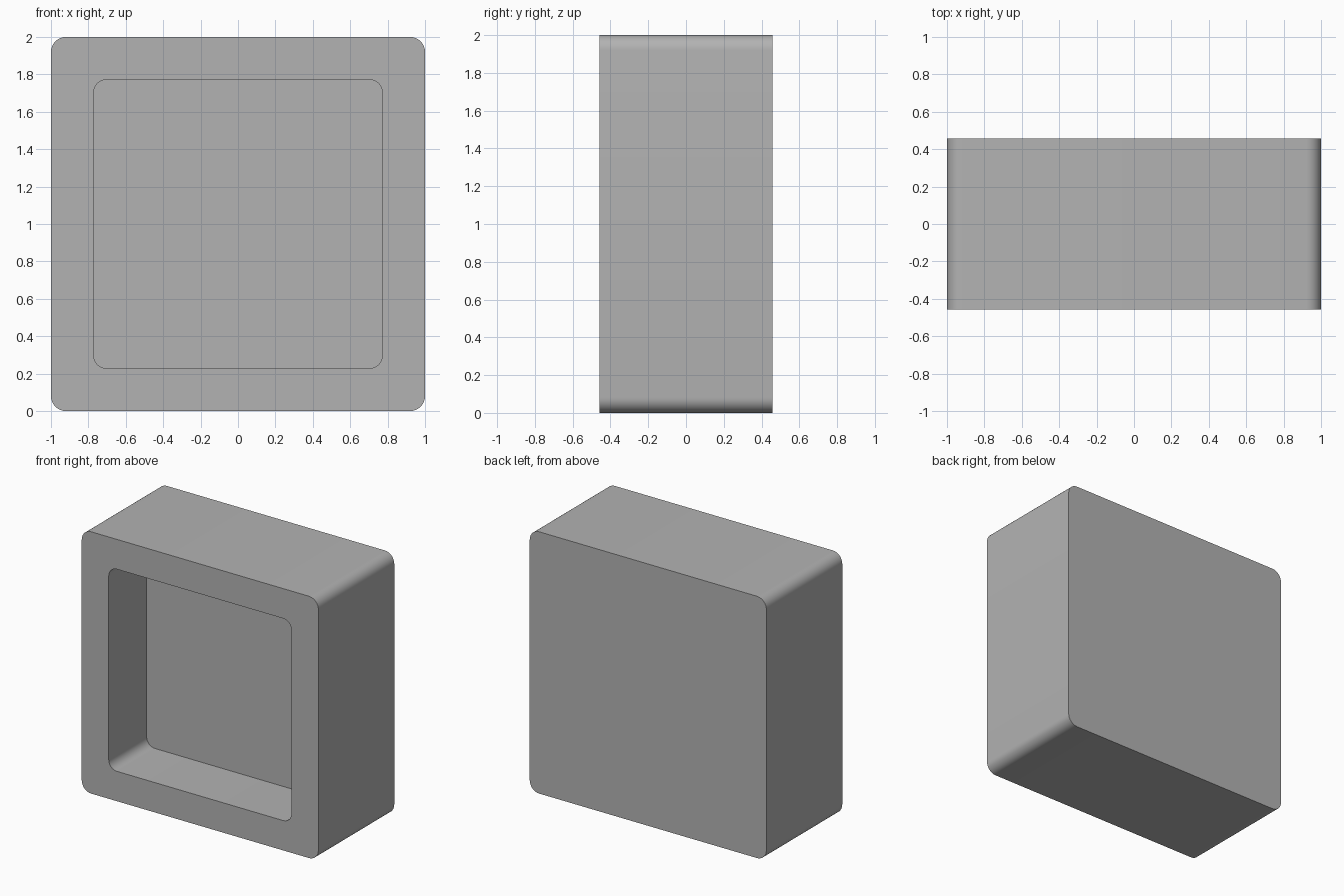
import bpy, bmesh, math

if "Cube" in bpy.data.objects:
    bpy.data.objects.remove(bpy.data.objects["Cube"])

HALF_DEPTH = 0.458
CORNER_STEPS = 8


def rounded_ring(bm, half, radius, y):
    """Rounded square loop of vertices in the XZ plane, centred on z = 1."""
    ring = []
    for corner in range(4):
        mid = math.radians(45 + 90 * corner)
        cx = math.copysign(half - radius, math.cos(mid))
        cz = math.copysign(half - radius, math.sin(mid))
        for i in range(CORNER_STEPS + 1):
            a = math.radians(90 * corner + 90 * i / CORNER_STEPS)
            ring.append(bm.verts.new((cx + radius * math.cos(a), y,
                                      1 + cz + radius * math.sin(a))))
    return ring


bm = bmesh.new()
# Back rim, front rim, recess opening, recess floor
rings = [rounded_ring(bm, 1.0, 0.08, HALF_DEPTH),
         rounded_ring(bm, 1.0, 0.08, -HALF_DEPTH),
         rounded_ring(bm, 0.772, 0.07, -HALF_DEPTH),
         rounded_ring(bm, 0.772, 0.07, 0.0)]
for a, b in zip(rings, rings[1:]):
    n = len(a)
    for i in range(n):
        j = (i + 1) % n
        bm.faces.new((a[i], a[j], b[j], b[i]))
# Solid back and recess floor
bm.faces.new(rings[0])
bm.faces.new(rings[-1])
bmesh.ops.recalc_face_normals(bm, faces=bm.faces[:])

mesh = bpy.data.meshes.new("recessed_box")
bm.to_mesh(mesh)
bm.free()

# Darker grey surface
grey = bpy.data.materials.new("dark_grey")
grey.diffuse_color = (0.45, 0.45, 0.45, 1)
grey.use_nodes = True
grey.node_tree.nodes["Principled BSDF"].inputs["Base Color"].default_value = grey.diffuse_color
mesh.materials.append(grey)

box = bpy.data.objects.new("recessed_box", mesh)
bpy.context.collection.objects.link(box)
bpy.context.view_layer.objects.active = box
box.select_set(True)
bpy.ops.object.shade_smooth_by_angle(angle=math.radians(30))
